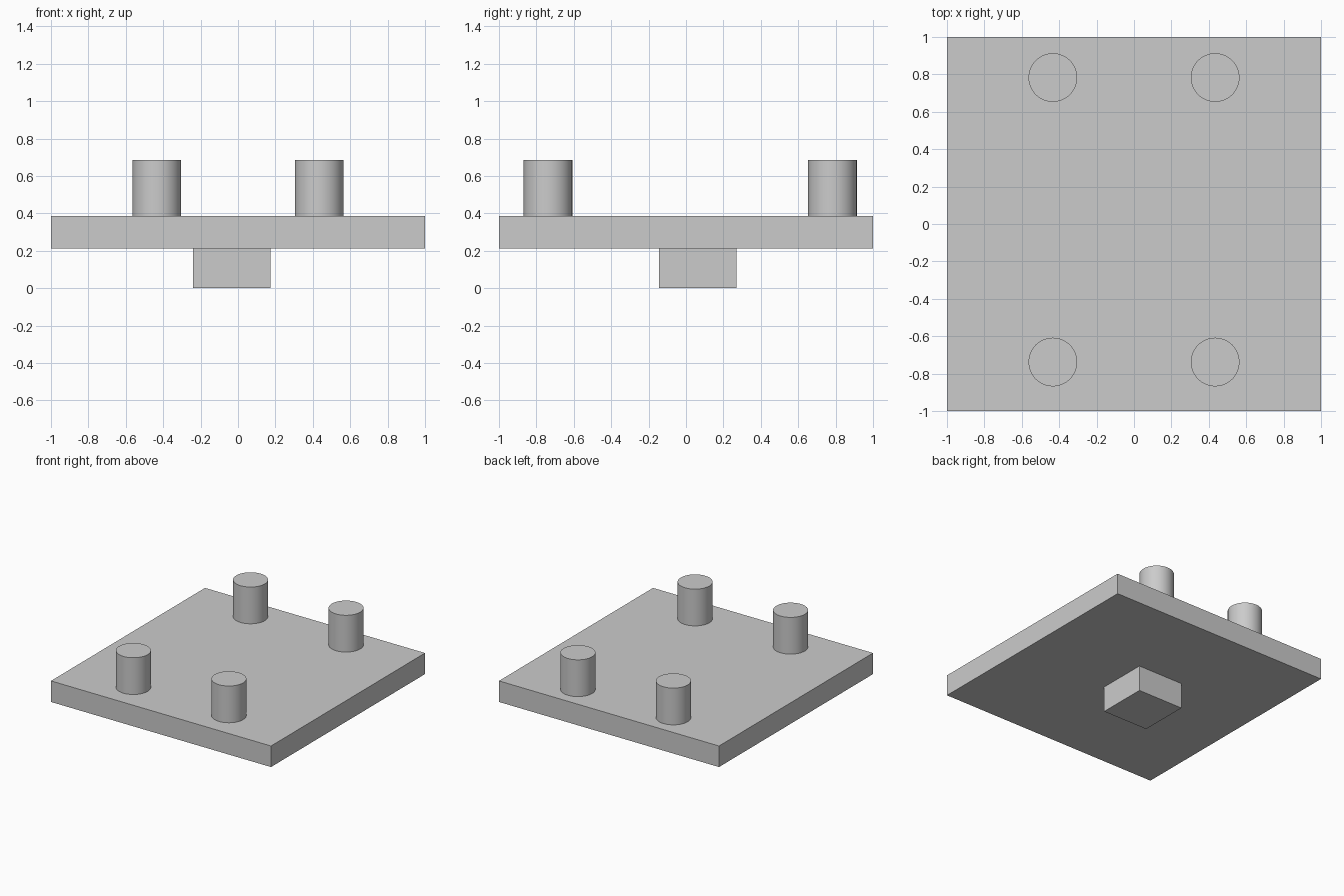
import bpy
from math import radians

cube = bpy.data.objects.get("Cube")
if cube:
    bpy.data.objects.remove(cube, do_unlink=True)

# Single plain grey
grey = bpy.data.materials.new("light_grey")
grey.use_nodes = True
colour = (0.6, 0.6, 0.6, 1)
grey.diffuse_color = colour
grey.node_tree.nodes["Principled BSDF"].inputs["Base Color"].default_value = colour

SLAB_BOTTOM, SLAB_TOP, PEG_TOP = 0.212, 0.385, 0.687


def finish(name):
    obj = bpy.context.object
    obj.name = obj.data.name = name
    obj.data.materials.append(grey)
    return obj


def box(name, x, y, z):
    """Box spanning the (low, high) range on each axis."""
    spans = (x, y, z)
    bpy.ops.mesh.primitive_cube_add(size=1, location=[(a + b) / 2 for a, b in spans])
    bpy.context.object.scale = [b - a for a, b in spans]
    bpy.ops.object.transform_apply(location=False, rotation=False, scale=True)
    return finish(name)


def peg(name, x, y):
    """Upright round peg standing on the slab."""
    bpy.ops.mesh.primitive_cylinder_add(
        vertices=64, radius=0.13, depth=PEG_TOP - SLAB_TOP,
        location=(x, y, (SLAB_TOP + PEG_TOP) / 2))
    bpy.ops.object.shade_smooth_by_angle(angle=radians(30))
    return finish(name)


# Square slab and the off-centre block beneath it
box("slab", (-1, 1), (-1, 1), (SLAB_BOTTOM, SLAB_TOP))
box("base_block", (-0.24, 0.173), (-0.144, 0.27), (0, SLAB_BOTTOM))

# Four pegs near the front and back edges
for row, y in (("front", -0.738), ("back", 0.783)):
    for side, x in (("left", 0.434), ("right", -0.434)):
        peg(f"{row}_{side}_peg", x, y)
